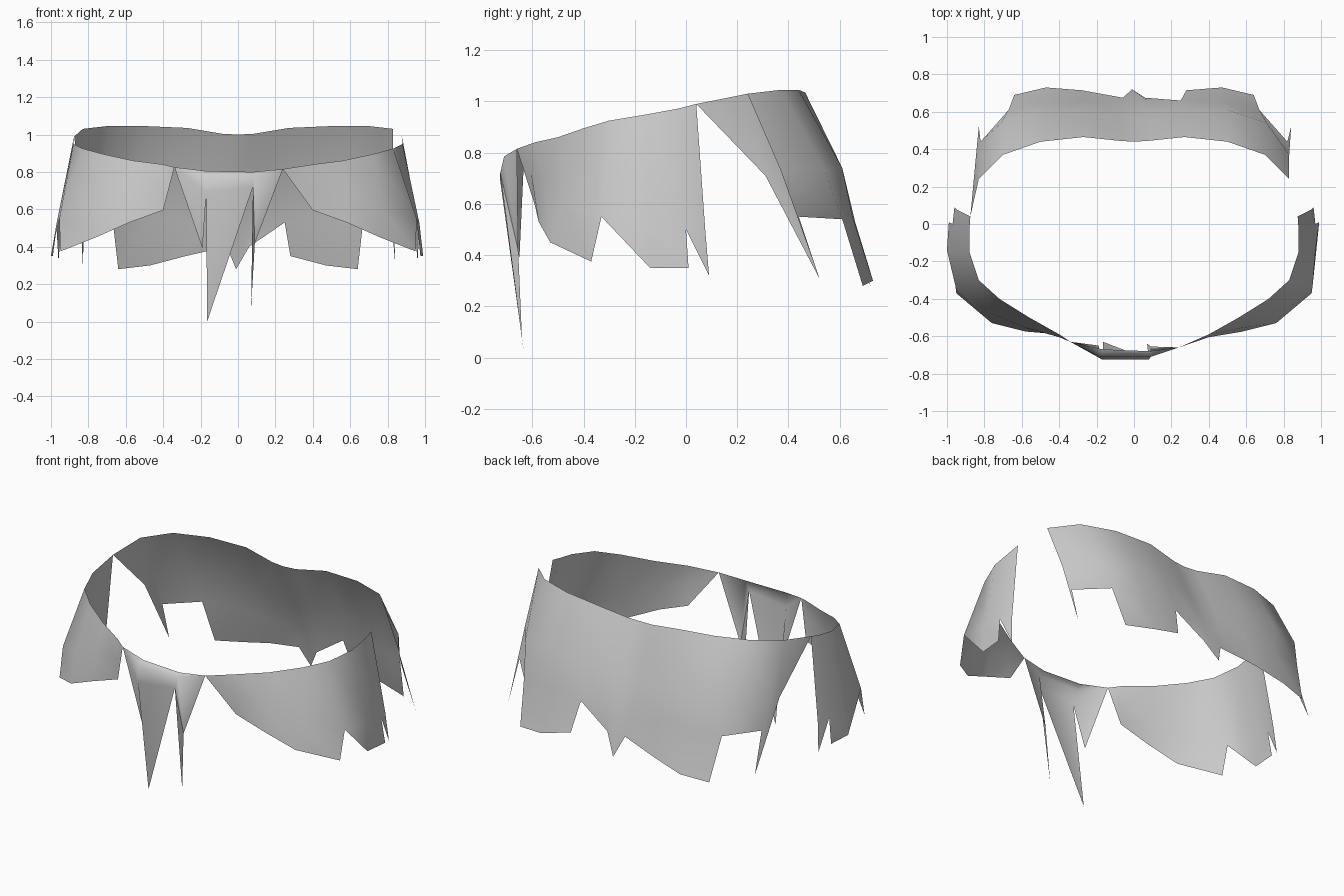
import bpy

if "Cube" in bpy.data.objects:
    bpy.data.objects.remove(bpy.data.objects["Cube"])

cloth = bpy.data.materials.new("grey_cloth")
cloth.diffuse_color = (0.6, 0.6, 0.6, 1)
cloth.use_nodes = True
cloth.node_tree.nodes["Principled BSDF"].inputs["Base Color"].default_value = cloth.diffuse_color


def sheet(name, cols):
    """Skin neighbouring columns of points; None leaves a torn gap."""
    index, verts, faces = {}, [], []

    def vid(p):
        if p not in index:
            index[p] = len(verts)
            verts.append(p)
        return index[p]

    for a, b in zip(cols, cols[1:]):
        for i in range(len(a) - 1):
            ring = []
            for p in (a[i], a[i + 1], b[i + 1], b[i]):
                if p is not None and vid(p) not in ring:
                    ring.append(vid(p))
            if len(ring) > 2:
                faces.append(ring)
    me = bpy.data.meshes.new(name)
    me.from_pydata(verts, [], faces)
    me.materials.append(cloth)
    me.polygons.foreach_set("use_smooth", [True] * len(me.polygons))
    me.update()
    ob = bpy.data.objects.new(name, me)
    bpy.context.collection.objects.link(ob)
    return ob


def mirrored(cols):
    return [[p and (-p[0], p[1], p[2]) for p in c] for c in reversed(cols)]


def torn(col):
    """Same column without its lowest point, so the hem is split here."""
    return col[:-1] + [None]


# Side panels: columns run from the front apex to the rear edge (top, fold, hem)
def side_columns(apex, flap_x):
    b = [(.40, -.59, .84), (.40, -.605, .72), (.40, -.59, .595)]
    c = [(.56, -.50, .86), (.58, -.555, .69), (.58, -.575, .53)]
    d = [(.72, -.40, .895), (.77, -.475, .61), (.76, -.53, .45)]
    e = [(.83, -.30, .925), (.955, -.33, .55), (.95, -.37, .375)]
    f = [(.88, -.15, .95), (.97, -.14, .525), (flap_x, -.14, .35)]
    h = [(.88, -.03, .972), (.97, .0, .50), (.99, .01, .35)]
    g = [(.875, .04, .99), (.945, .075, .5), (.96, .09, .32)]
    return [[apex, apex, None], b, c, d, e, torn(e), f, h, torn(h), g]


sheet("right_panel", side_columns((.24, -.66, .815), .975))
sheet("left_panel", mirrored(side_columns((.34, -.63, .825), 1.0)))

# Front strip with a rolled lip and three torn points
left, right = (-.34, -.63, .825), (.24, -.66, .815)
l1 = [(-.17, -.67, .805), (-.18, -.71, .785), (-.17, -.725, .69), (-.165, -.63, .0)]
r1 = [(.08, -.68, .80), (.09, -.71, .785), (.08, -.725, .72), None]
sheet("front_strip", [
    [left, left, (-.19, -.65, .39), None],
    torn(l1), l1, r1,
    [right, right, (.09, -.655, .42), None],
])
# Thin hanging point beside the strip
sheet("front_point", [
    [(.08, -.725, .72), (.07, -.64, .07)],
    [(.08, -.725, .72), (.09, -.655, .42)],
])

# Back panel: rows are top, fold, ledge, hem
end = [(.83, .24, 1.03), (.83, .37, .73), (.82, .44, .55), None]
corner = [(.70, .37, 1.045), (.71, .54, .735), (.67, .61, .54), (.64, .69, .28)]
middle = [(.50, .44, 1.045), (.50, .61, .74), (.47, .65, .55), (.47, .73, .30)]
inner = [(.27, .465, 1.035), (.27, .61, .74), (.25, .66, .53), (.28, .715, .35)]
near = [(.08, .445, 1.003), (.08, .58, .72), (.07, .66, .50), (.06, .675, .40)]
centre = [(0, .44, 1.0), (0, .565, .72), (0, .66, .50), (-.01, .72, .28)]
half = [end, torn(corner), corner, middle, inner]
right_point = [end[0], end[1], (.84, .52, .31), None]
left_edge = [(-.875, .04, .99), (-.85, .31, .71), (-.83, .52, .31), None]
sheet("back_panel", [right_point] + half + [torn(inner), near, centre]
      + mirrored([near]) + mirrored(half) + [left_edge])
